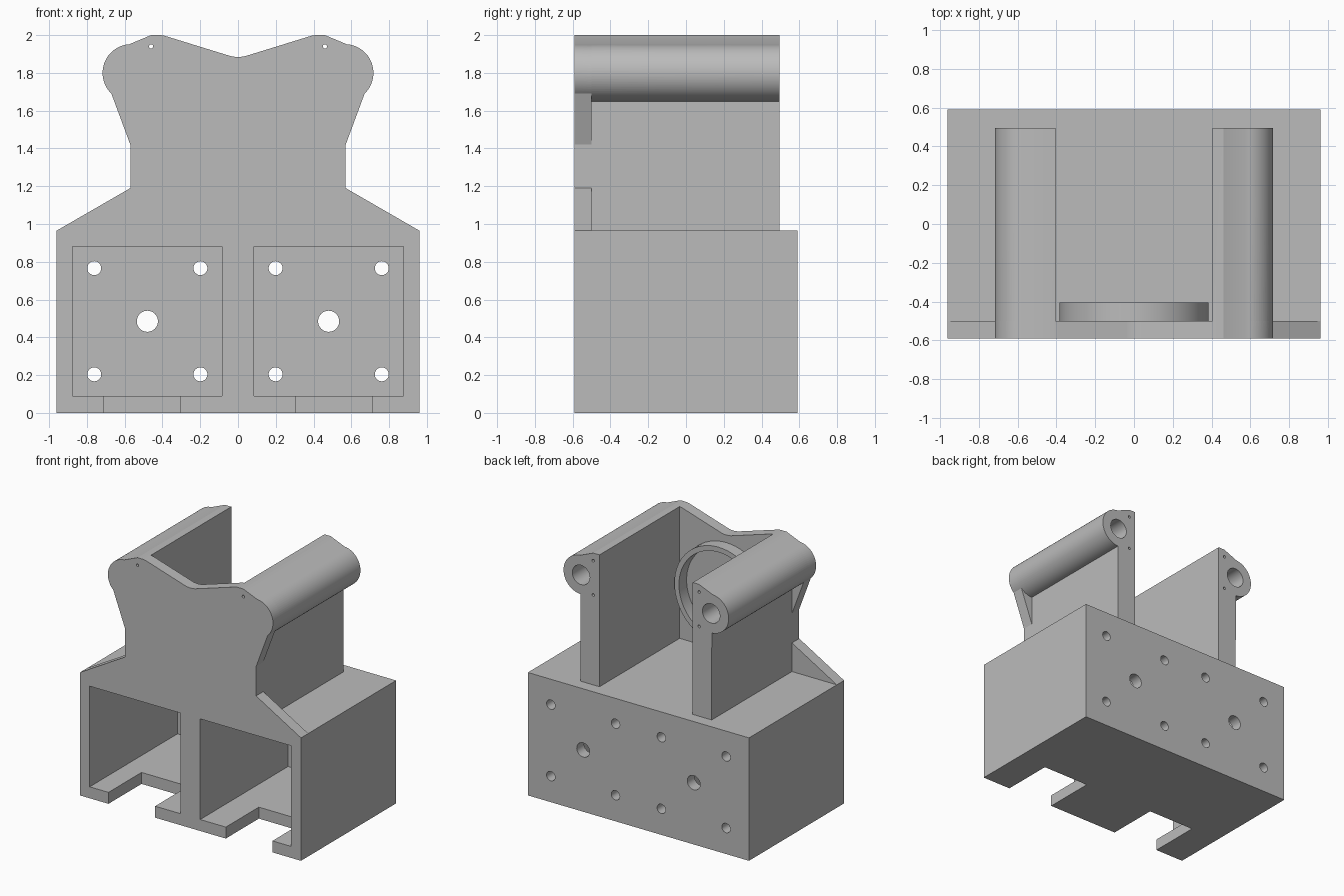
import bpy, bmesh, math

if "Cube" in bpy.data.objects:
    bpy.data.objects.remove(bpy.data.objects["Cube"], do_unlink=True)

grey = bpy.data.materials.new("plain grey")
grey.use_nodes = True
GREY = (0.5, 0.5, 0.5, 1)
grey.diffuse_color = GREY
grey.node_tree.nodes["Principled BSDF"].inputs["Base Color"].default_value = GREY

FRONT, PLATE_BACK, RAIL_BACK, BACK = -0.59, -0.5, 0.495, 0.59
TOP = 0.965          # top of the housing
TUBE = (0.565, 1.8)  # tube axis
TUBE_R = 0.152


def prism(name, points, y0, y1):
    """Extrude an (x, z) outline from y0 to y1."""
    bm = bmesh.new()
    face = bm.faces.new([bm.verts.new((x, y0, z)) for x, z in points])
    ext = bmesh.ops.extrude_face_region(bm, geom=[face])
    verts = [v for v in ext["geom"] if isinstance(v, bmesh.types.BMVert)]
    bmesh.ops.translate(bm, verts=verts, vec=(0, y1 - y0, 0))
    bmesh.ops.recalc_face_normals(bm, faces=bm.faces)
    mesh = bpy.data.meshes.new(name)
    bm.to_mesh(mesh)
    bm.free()
    mesh.materials.append(grey)
    obj = bpy.data.objects.new(name, mesh)
    bpy.context.collection.objects.link(obj)
    return obj


def rect(x0, x1, z0, z1):
    return [(x0, z0), (x1, z0), (x1, z1), (x0, z1)]


def arc(cx, cz, r, start, end, n):
    angles = [math.radians(start + (end - start) * i / n) for i in range(n + 1)]
    return [(cx + r * math.cos(a), cz + r * math.sin(a)) for a in angles]


def circle(cx, cz, r, n=32):
    return arc(cx, cz, r, 0, 360, n)[:-1]


def flip(points):
    return [(-x, z) for x, z in reversed(points)]


def combine(target, tool, operation):
    mod = target.modifiers.new("combine", "BOOLEAN")
    mod.operation, mod.solver, mod.object = operation, "EXACT", tool
    bpy.context.view_layer.objects.active = target
    bpy.ops.object.modifier_apply(modifier=mod.name)
    bpy.data.objects.remove(tool, do_unlink=True)


def cut(target, points, y0, y1):
    """Cut the outline and its mirror image."""
    for outline in (points, flip(points)):
        combine(target, prism("cutter", outline, y0, y1), "DIFFERENCE")


# Housing
body = prism("motor_housing", rect(-0.96, 0.96, 0, TOP), FRONT, BACK)

# Front plate: right half of the outline, then its mirror
shoulder = arc(*TUBE, TUBE_R, -46, 86, 24) + [(0.46, 2.0), (0.41, 2.0)]
half = [(0.96, TOP), (0.57, 1.19), (0.57, 1.42)] + shoulder
half += [(0.39, 1.997), (0.04, 1.889), (0.015, 1.885)]
plate = prism("front_plate", half + flip(half), FRONT, PLATE_BACK)
combine(body, plate, "UNION")

# Side rails, each an upright wall with a tube along its top
rail = [(0.405, TOP), (0.57, TOP)] + arc(*TUBE, TUBE_R, -88, 86, 32)
rail += [(0.46, 2.0), (0.405, 2.0)]
for outline in (rail, flip(rail)):
    combine(body, prism("side_rail", outline, PLATE_BACK, RAIL_BACK), "UNION")

# Motor bays and floor notches
cut(body, rect(0.085, 0.875, 0.09, 0.88), FRONT - 0.1, 0.5)
cut(body, rect(0.307, 0.712, -0.1, 0.15), FRONT - 0.1, -0.18)

# Shaft and screw holes in the back wall
cut(body, circle(0.48, 0.485, 0.056), 0.4, 0.7)
for dx in (-0.281, 0.281):
    for dz in (-0.281, 0.281):
        cut(body, circle(0.48 + dx, 0.485 + dz, 0.037, 24), 0.4, 0.7)

# Tube bores and pin holes
cut(body, circle(*TUBE, 0.076), PLATE_BACK, 0.7)
cut(body, circle(0.46, 1.94, 0.011, 12), -0.7, 0.7)
cut(body, circle(0.46, 1.67, 0.011, 12), PLATE_BACK, 0.7)

# Merge coplanar faces left over from the unions
bm = bmesh.new()
bm.from_mesh(body.data)
bmesh.ops.remove_doubles(bm, verts=bm.verts, dist=0.0001)
bmesh.ops.dissolve_limit(bm, angle_limit=math.radians(0.5),
                         verts=bm.verts, edges=bm.edges)
bm.to_mesh(body.data)
bm.free()

# Round collar behind the front plate
collar = prism("round_collar", circle(0, 1.44, 0.385, 64), PLATE_BACK, -0.405)
combine(collar, prism("cutter", circle(0, 1.44, 0.345, 64), -0.7, 0.7), "DIFFERENCE")

# Smooth the curved faces and keep the corners crisp
for obj in (body, collar):
    bpy.ops.object.select_all(action="DESELECT")
    obj.select_set(True)
    bpy.context.view_layer.objects.active = obj
    bpy.ops.object.shade_smooth_by_angle(angle=math.radians(20))
